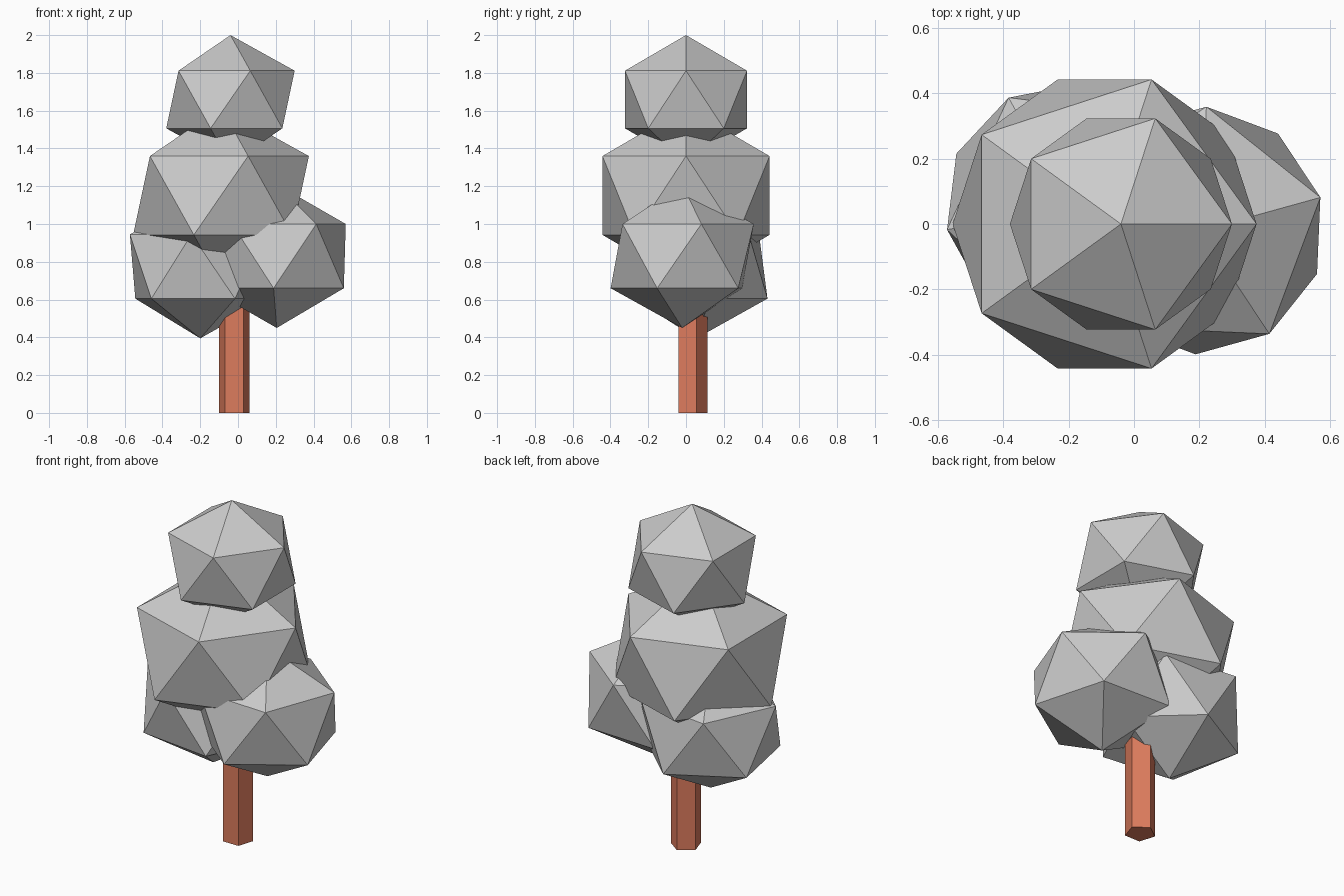
import bpy
from math import radians

if "Cube" in bpy.data.objects:
    bpy.data.objects.remove(bpy.data.objects["Cube"])

FLATTEN = 0.897  # every foliage ball is slightly squashed in z


def foliage(name, x, y, z, radius, turn=0):
    bpy.ops.mesh.primitive_ico_sphere_add(
        subdivisions=1, radius=radius, location=(x, y, z),
        rotation=(0, 0, radians(turn)))
    ob = bpy.context.object
    ob.name = name
    ob.scale.z = FLATTEN
    return ob


# Foliage: four faceted balls
foliage("foliage_top", -0.04, 0, 1.659, 0.38)
foliage("foliage_middle", -0.09, 0, 1.151, 0.52)
foliage("foliage_lower_left", -0.20, 0.055, 0.775, 0.424, 47)
foliage("foliage_lower_right", 0.205, -0.02, 0.83, 0.424, 15.5)

# Trunk: five-sided post, one edge pointing back
height = 0.9
bpy.ops.mesh.primitive_cylinder_add(
    vertices=5, radius=0.084, depth=height, location=(-0.02, 0.029, height / 2))
trunk = bpy.context.object
trunk.name = "trunk"
bark = bpy.data.materials.new("bark")
bark.diffuse_color = (0.72, 0.2, 0.11, 1)
bark.use_nodes = True
bark.node_tree.nodes["Principled BSDF"].inputs["Base Color"].default_value = bark.diffuse_color
trunk.data.materials.append(bark)
